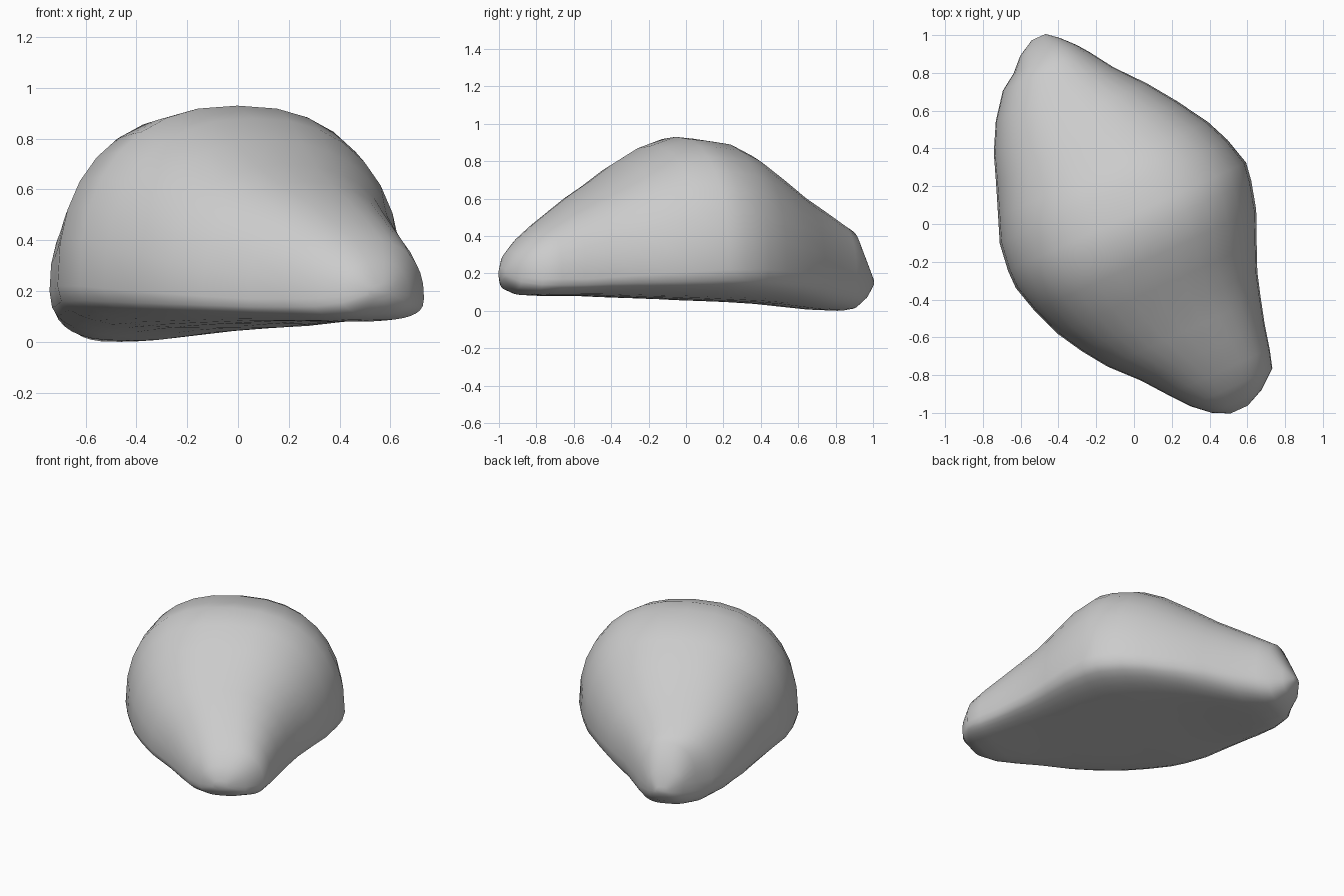
import bpy, bmesh, math

# Cross-sections along the slanted long axis:
# (distance, left edge, right edge, bottom z, widest z, top z)
SECTIONS = [
    (-1.11, -0.09, -0.01, 0.13, 0.15, 0.18),
    (-1.06, -0.18, 0.05, 0.06, 0.16, 0.28),
    (-0.99, -0.25, 0.115, 0.01, 0.17, 0.43),
    (-0.93, -0.34, 0.16, 0.00, 0.18, 0.47),
    (-0.80, -0.44, 0.245, 0.005, 0.19, 0.55),
    (-0.65, -0.52, 0.37, 0.02, 0.20, 0.63),
    (-0.50, -0.575, 0.475, 0.035, 0.20, 0.73),
    (-0.33, -0.64, 0.58, 0.045, 0.21, 0.84),
    (-0.20, -0.69, 0.635, 0.05, 0.22, 0.90),
    (-0.05, -0.71, 0.675, 0.055, 0.22, 0.92),
    (0.05, -0.71, 0.66, 0.06, 0.22, 0.93),
    (0.20, -0.67, 0.62, 0.065, 0.21, 0.88),
    (0.36, -0.61, 0.55, 0.07, 0.20, 0.79),
    (0.50, -0.53, 0.49, 0.075, 0.19, 0.70),
    (0.63, -0.44, 0.45, 0.08, 0.18, 0.63),
    (0.77, -0.31, 0.41, 0.08, 0.17, 0.55),
    (0.90, -0.21, 0.38, 0.08, 0.17, 0.47),
    (1.00, -0.13, 0.35, 0.085, 0.17, 0.40),
    (1.08, -0.04, 0.25, 0.11, 0.18, 0.32),
    (1.125, 0.05, 0.15, 0.17, 0.20, 0.23),
]
SIDES = 32
AXIS = (0.414, -0.91)     # long axis in plan
ACROSS = (0.91, 0.414)    # direction across it


def power(v, p):
    return math.copysign(abs(v) ** p, v)


def section_ring(bm, dist, left, right, low, mid, top):
    """Super-ellipse: domed above the widest height, flat below it."""
    centre, half = (left + right) / 2, (right - left) / 2
    ring = []
    for i in range(SIDES):
        a = 2 * math.pi * i / SIDES
        c, s = math.cos(a), math.sin(a)
        exponent = 2 / 2.35 if s >= 0 else 2 / 3.2
        u, v = power(c, exponent), power(s, exponent)
        t = centre + u * half * (1 if v >= 0 else 1 - 0.1 * v * v)
        z = mid + v * ((top - mid) if v >= 0 else (mid - low))
        ring.append(bm.verts.new((dist * AXIS[0] + t * ACROSS[0],
                                  dist * AXIS[1] + t * ACROSS[1], z)))
    return ring


# Lofted body with blunt capped tips
bm = bmesh.new()
rings = [section_ring(bm, *s) for s in SECTIONS]
for a, b in zip(rings, rings[1:]):
    for i in range(SIDES):
        j = (i + 1) % SIDES
        bm.faces.new((a[i], a[j], b[j], b[i]))
bm.faces.new(rings[0])
bm.faces.new(rings[-1])
bmesh.ops.recalc_face_normals(bm, faces=bm.faces)
mesh = bpy.data.meshes.new("rounded_boulder")
bm.to_mesh(mesh)
bm.free()
body = bpy.data.objects.new("rounded_boulder", mesh)
bpy.context.collection.objects.link(body)

# Smooth surface
bpy.context.view_layer.objects.active = body
body.select_set(True)
bpy.ops.object.shade_smooth_by_angle(angle=math.radians(60))
